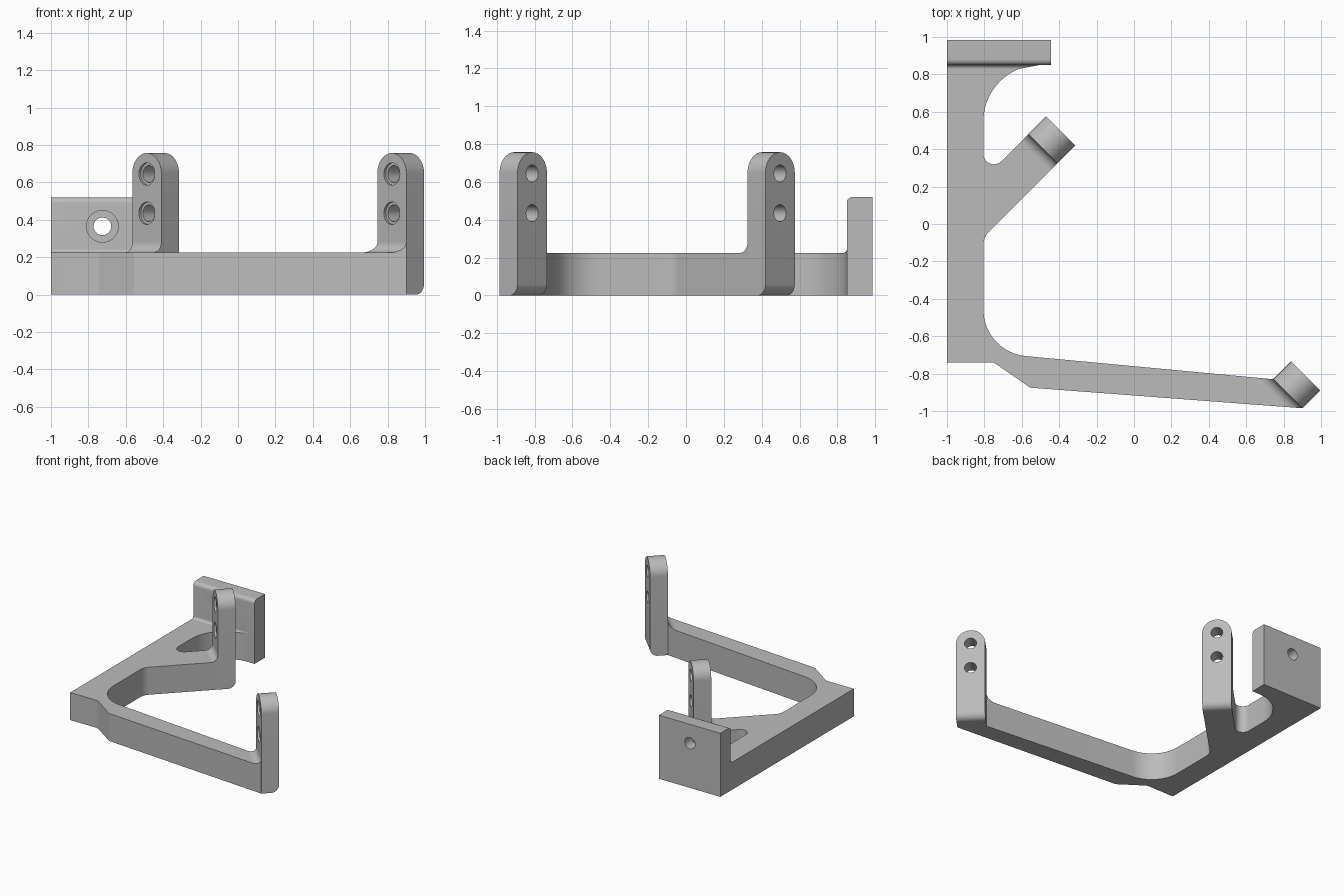
import bpy, bmesh
from math import pi, cos, sin, tan
from mathutils import Vector, Matrix

if "Cube" in bpy.data.objects:
    bpy.data.objects.remove(bpy.data.objects["Cube"], do_unlink=True)

grey = bpy.data.materials.new("plain_grey")
grey.use_nodes = True
grey.diffuse_color = (0.5, 0.5, 0.5, 1)
grey.node_tree.nodes["Principled BSDF"].inputs["Base Color"].default_value = (0.5, 0.5, 0.5, 1)

BASE_TOP = 0.225


def finish(name, bm):
    bmesh.ops.recalc_face_normals(bm, faces=bm.faces)
    mesh = bpy.data.meshes.new(name)
    bm.to_mesh(mesh)
    bm.free()
    mesh.materials.append(grey)
    ob = bpy.data.objects.new(name, mesh)
    bpy.context.collection.objects.link(ob)
    return ob


def smooth(ob):
    bpy.ops.object.select_all(action='DESELECT')
    ob.select_set(True)
    bpy.context.view_layer.objects.active = ob
    bpy.ops.object.shade_smooth_by_angle(angle=pi / 6)


def loft(name, side_a, side_b):
    """Solid between two matching outlines."""
    bm = bmesh.new()
    a = [bm.verts.new(p) for p in side_a]
    b = [bm.verts.new(p) for p in side_b]
    bm.faces.new(a)
    bm.faces.new(b)
    for i in range(len(a)):
        j = (i + 1) % len(a)
        bm.faces.new((a[i], a[j], b[j], b[i]))
    return finish(name, bm)


def rounded(corners, steps=16):
    """Outline with each corner (x, y, radius) replaced by a tangent arc."""
    out = []
    for i, (x, y, r) in enumerate(corners):
        p = Vector((x, y))
        if r == 0:
            out.append(p)
            continue
        d1 = (Vector(corners[i - 1][:2]) - p).normalized()
        d2 = (Vector(corners[(i + 1) % len(corners)][:2]) - p).normalized()
        half = d1.angle(d2) / 2
        mid = (d1 + d2).normalized()
        centre = p + mid * r / sin(half)
        start = p + d1 * r / tan(half) - centre
        end = p + d2 * r / tan(half) - centre
        sweep = start.angle_signed(end)
        for k in range(steps + 1):
            t = -sweep * k / steps
            out.append(centre + Matrix.Rotation(t, 2) @ start)
    return out


def drill(ob, place, rings):
    """Cut a stepped round hole; rings are (radius, depth) along local z."""
    n = 40
    bm = bmesh.new()
    loops = [[bm.verts.new((r * cos(2 * pi * k / n), r * sin(2 * pi * k / n), d))
              for k in range(n)] for r, d in rings]
    bm.faces.new(loops[0])
    bm.faces.new(loops[-1])
    for a, b in zip(loops, loops[1:]):
        for k in range(n):
            j = (k + 1) % n
            bm.faces.new((a[k], a[j], b[j], b[k]))
    cutter = finish("hole_cutter", bm)
    cutter.matrix_world = place
    cutter.hide_render = True
    mod = ob.modifiers.new("hole", 'BOOLEAN')
    mod.operation = 'DIFFERENCE'
    mod.solver = 'EXACT'
    mod.object = cutter
    bpy.context.view_layer.objects.active = ob
    bpy.ops.object.modifier_apply(modifier=mod.name)
    bpy.data.objects.remove(cutter, do_unlink=True)


def fillet(name, a, dir_a, b, dir_b, normal, r):
    """Concave fillet on the base top, its ends following the base edges."""
    n = Vector(normal).normalized()
    arc = [(0, 0)] + [(r - r * sin(t), r - r * cos(t))
                      for t in (pi / 2 * k / 10 for k in range(11))]
    sides = []
    for p, d in ((Vector(a), Vector(dir_a)), (Vector(b), Vector(dir_b))):
        d = d / d.dot(n)
        sides.append([(*(p + d * s), BASE_TOP + z) for s, z in arc])
    smooth(loft(name, *sides))


# Flat base: spine, long front arm, short diagonal arm
outline = rounded([
    (-1, -0.74, 0), (-0.75, -0.74, 0.05), (-0.555, -0.875, 0), (0.9, -0.985, 0),
    (0.745, -0.83, 0), (-0.805, -0.685, 0.25), (-0.805, -0.07, 0.1),
    (-0.41, 0.325, 0), (-0.565, 0.48, 0), (-0.805, 0.24, 0.056),
    (-0.805, 0.85, 0.3), (-0.46, 0.85, 0), (-1, 0.85, 0)])
smooth(loft("base_frame", [(*p, 0) for p in outline], [(*p, BASE_TOP) for p in outline]))

# Upright back plate with rounded front top edge
profile = rounded([(0.85, 0, 0), (0.985, 0, 0), (0.985, 0.52, 0), (0.85, 0.52, 0.03)], 8)
plate = loft("back_plate", [(-1, *p) for p in profile], [(-0.445, *p) for p in profile])
into_y = Matrix.Rotation(-pi / 2, 4, 'X')
drill(plate, Matrix.Translation((-0.725, 0.85, 0.365)) @ into_y,
      [(0.085, -0.02), (0.085, 0.04), (0.047, 0.04), (0.047, 0.2)])
smooth(plate)
fillet("plate_fillet", (-1, 0.85), (0, -1), (-0.505, 0.85), (-0.107, -0.02), (0, -1), 0.02)

# Round-topped posts, turned to face the diagonal
W, H, T = 0.11, 0.757, 0.134
u = Vector((1, 1, 0)).normalized()
v = Vector((1, -1, 0)).normalized()


def post(name, x, y):
    foot = Vector((x, y, 0))
    shape = [(-W, 0), (W, 0)] + [(W * cos(pi * k / 24), H - W + W * sin(pi * k / 24))
                                 for k in range(25)]
    inner = [foot + v * s + Vector((0, 0, z)) for s, z in shape]
    ob = loft(name, inner, [p + u * T for p in inner])
    # Round the outer bottom edge
    bm = bmesh.new()
    bm.from_mesh(ob.data)
    edge = [e for e in bm.edges if all(w.co.z < 0.001 and (w.co - foot).dot(u) > T / 2
                                       for w in e.verts)]
    bmesh.ops.bevel(bm, geom=edge, offset=0.06, segments=10, profile=0.5, affect='EDGES')
    bm.to_mesh(ob.data)
    bm.free()
    # Two stepped screw holes
    turn = u.to_track_quat('Z', 'Y').to_matrix().to_4x4()
    for z in (0.435, 0.645):
        drill(ob, Matrix.Translation(foot + Vector((0, 0, z))) @ turn,
              [(0.06, -0.02), (0.06, 0.015), (0.045, 0.015), (0.045, 0.2)])
    smooth(ob)


post("front_post", 0.8225, -0.9075)
post("middle_post", -0.4875, 0.4025)
fillet("front_post_fillet", (0.745, -0.83), (-1.55, 0.145),
       (0.9, -0.985), (-1.455, 0.11), (-1, -1), 0.055)
fillet("middle_post_fillet", (-0.565, 0.48), (-1, -1), (-0.41, 0.325), (-1, -1), (-1, -1), 0.055)
